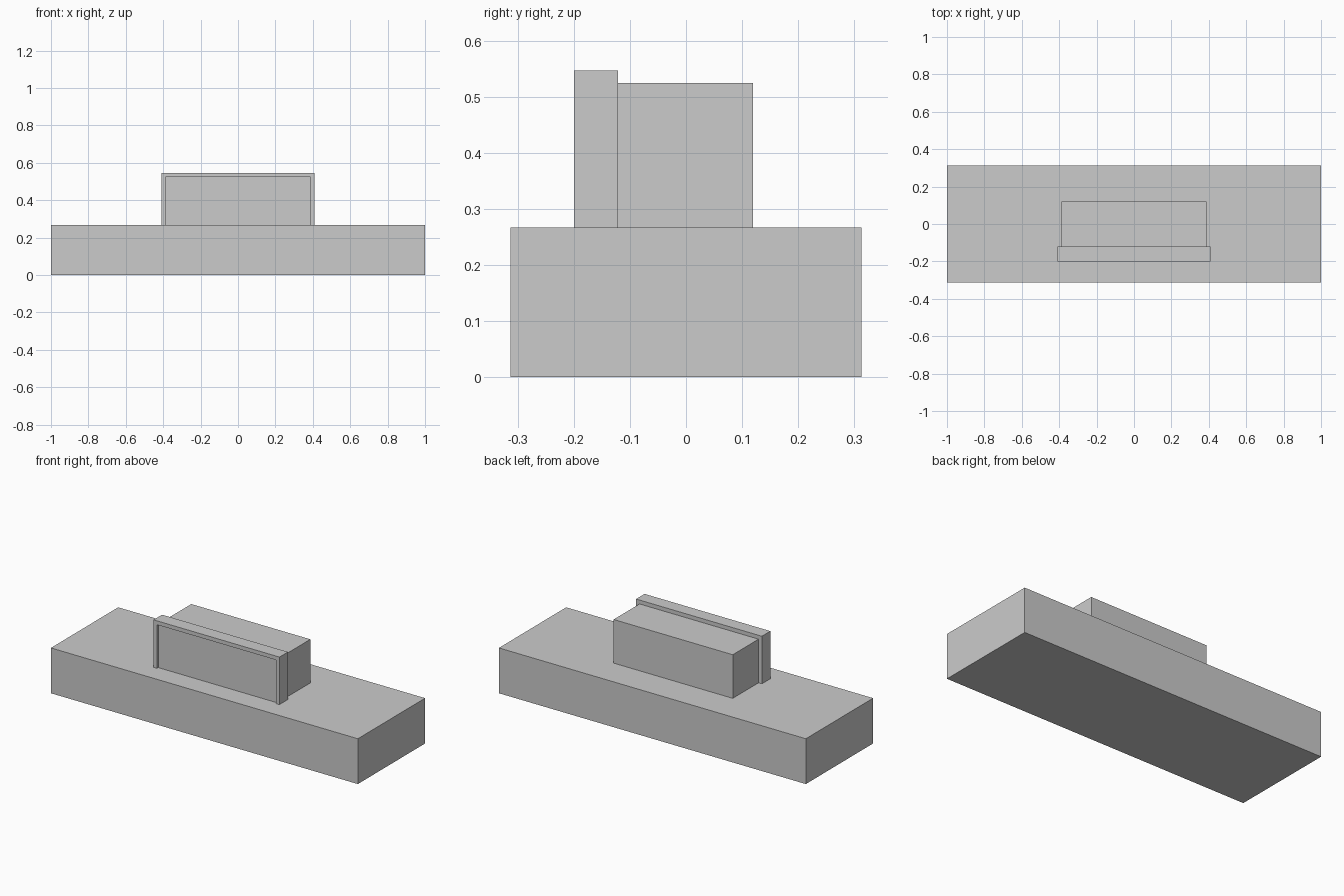
import bpy
import bmesh

if "Cube" in bpy.data.objects:
    bpy.data.objects.remove(bpy.data.objects["Cube"])


def finish(name, bm):
    bmesh.ops.recalc_face_normals(bm, faces=bm.faces)
    mesh = bpy.data.meshes.new(name)
    bm.to_mesh(mesh)
    bm.free()
    obj = bpy.data.objects.new(name, mesh)
    bpy.context.collection.objects.link(obj)
    return obj


def extrude_y(name, profile, y0, y1):
    """Extrude an x-z outline from y0 to y1."""
    bm = bmesh.new()
    face = bm.faces.new([bm.verts.new((x, y0, z)) for x, z in profile])
    new = bmesh.ops.extrude_face_region(bm, geom=[face], use_keep_orig=True)["geom"]
    verts = [v for v in new if isinstance(v, bmesh.types.BMVert)]
    bmesh.ops.translate(bm, verts=verts, vec=(0, y1 - y0, 0))
    return finish(name, bm)


def rect(half, z0, z1):
    return [(-half, z0), (half, z0), (half, z1), (-half, z1)]


BASE_Z = 0.267
BODY_W, BODY_Z = 0.388, 0.524
FRAME_W, FRAME_Z = 0.41, 0.547

# Wide base block
extrude_y("base", rect(1.0, 0, BASE_Z), -0.313, 0.313)

# Cabinet body, its front slightly recessed inside the frame
extrude_y("body", rect(BODY_W, BASE_Z, BODY_Z), -0.188, 0.119)

# Front frame: two sides and a top, open at the bottom
right = [(BODY_W, BODY_Z), (BODY_W, BASE_Z), (FRAME_W, BASE_Z), (FRAME_W, FRAME_Z)]
left = [(-x, z) for x, z in reversed(right)]
extrude_y("front_frame", right + left, -0.2, -0.121)
